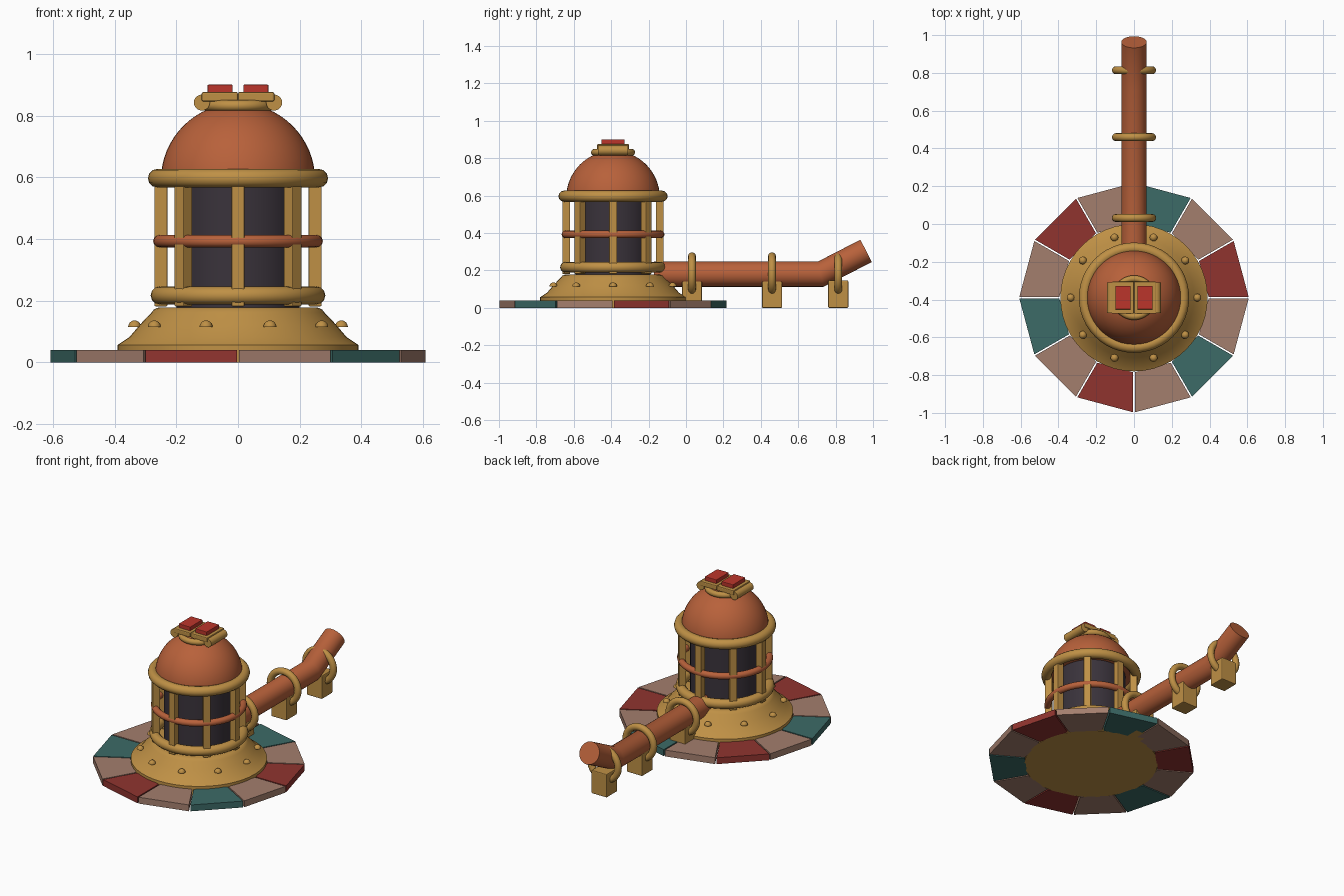
import bpy, bmesh, math
from mathutils import Vector, Matrix

if "Cube" in bpy.data.objects:
    bpy.data.objects.remove(bpy.data.objects["Cube"], do_unlink=True)

CY = -0.39  # lantern axis


def material(name, rgb):
    m = bpy.data.materials.new(name)
    m.use_nodes = True
    m.diffuse_color = (*rgb, 1)
    m.node_tree.nodes["Principled BSDF"].inputs["Base Color"].default_value = (*rgb, 1)
    return m


copper = material("copper", (0.48, 0.12, 0.043))
brass = material("brass", (0.52, 0.28, 0.06))
glass = material("dark_glass", (0.042, 0.033, 0.044))
tan = material("tan_stone", (0.37, 0.21, 0.155))
maroon = material("maroon_stone", (0.28, 0.034, 0.028))
teal = material("teal_stone", (0.045, 0.145, 0.135))
red = material("red_enamel", (0.5, 0.036, 0.024))


def finish(bm, name, mat, smooth=True, bevel=0):
    bmesh.ops.recalc_face_normals(bm, faces=bm.faces)
    mesh = bpy.data.meshes.new(name)
    bm.to_mesh(mesh)
    bm.free()
    mesh.materials.append(mat)
    ob = bpy.data.objects.new(name, mesh)
    bpy.context.collection.objects.link(ob)
    bpy.ops.object.select_all(action='DESELECT')
    bpy.context.view_layer.objects.active = ob
    ob.select_set(True)
    if smooth:
        bpy.ops.object.shade_smooth_by_angle(angle=math.radians(35))
    if bevel:
        mod = ob.modifiers.new("bevel", 'BEVEL')
        mod.width, mod.segments = bevel, 2
    return ob


def lathe(name, mat, profile, centre=(0, CY, 0), steps=48):
    """Revolve (radius, height) points about a vertical axis."""
    bm = bmesh.new()
    verts = [bm.verts.new((r, 0, z)) for r, z in profile]
    edges = [bm.edges.new(p) for p in zip(verts, verts[1:])]
    bmesh.ops.spin(bm, geom=verts + edges, cent=(0, 0, 0), axis=(0, 0, 1),
                   angle=math.tau, steps=steps, use_duplicate=False)
    bmesh.ops.remove_doubles(bm, verts=bm.verts, dist=1e-4)
    ob = finish(bm, name, mat)
    ob.location = centre
    return ob


def ring(name, mat, major, minor, loc, upright=False, sides=12):
    pts = [(major + minor * math.cos(math.tau * i / sides),
            minor * math.sin(math.tau * i / sides)) for i in range(sides + 1)]
    ob = lathe(name, mat, pts, loc)
    if upright:
        ob.rotation_euler.x = math.pi / 2
    return ob


def box(name, mat, size, loc, bevel=0.005, turn=0):
    bm = bmesh.new()
    bmesh.ops.create_cube(bm, size=1, matrix=Matrix.Diagonal((*size, 1)))
    ob = finish(bm, name, mat, False, bevel)
    ob.location, ob.rotation_euler.z = loc, turn
    return ob


# Ring of twelve paving wedges
for k in range(12):
    mat = tan if k % 2 else (maroon if k % 4 == 0 else teal)
    a, b = math.radians(30 * k), math.radians(30 * k + 30)
    bm = bmesh.new()
    corners = []
    for r, t, s in ((0.395, a, 1), (0.607, a, 1), (0.607, b, -1), (0.395, b, -1)):
        t += s * math.asin(0.004 / r)
        corners.append(bm.verts.new((r * math.cos(t), r * math.sin(t) + CY, 0)))
    face = bm.faces.new(corners)
    top = bmesh.ops.extrude_face_region(bm, geom=[face])["geom"]
    bmesh.ops.translate(bm, vec=(0, 0, 0.04),
                        verts=[v for v in top if isinstance(v, bmesh.types.BMVert)])
    finish(bm, f"paving_wedge_{k + 1}", mat, False)

# Flared base with rivets
lathe("base", brass, [(0, 0), (0.39, 0), (0.39, 0.057), (0.352, 0.082), (0.318, 0.122),
                      (0.28, 0.162), (0.272, 0.172), (0.258, 0.178), (0, 0.178)])
for k in range(10):
    t = math.tau * k / 10
    dome = [(0.021 * math.cos(math.pi * i / 12), 0.021 * math.sin(math.pi * i / 12))
            for i in range(7)]
    lathe(f"rivet_{k + 1}", brass, [(0, 0)] + dome,
          (0.335 * math.cos(t), 0.335 * math.sin(t) + CY, 0.115), 12)

# Glass chamber, cage posts and hoops
lathe("glass_chamber", glass, [(0, 0.17), (0.2, 0.17), (0.2, 0.6), (0, 0.6)])
for k in range(8):
    t = math.tau * k / 8
    box(f"cage_post_{k + 1}", brass, (0.042, 0.042, 0.41),
        (0.25 * math.cos(t), 0.25 * math.sin(t) + CY, 0.387), 0.003, t)
ring("lower_hoop", brass, 0.254, 0.029, (0, CY, 0.217))
ring("middle_hoop", copper, 0.255, 0.02, (0, CY, 0.393))
ring("upper_hoop", brass, 0.262, 0.03, (0, CY, 0.597))

# Dome and its collar
arc = [(0.25 * math.cos(math.pi * i / 32), 0.59 + 0.25 * math.sin(math.pi * i / 32))
       for i in range(17)]
lathe("dome", copper, [(0, 0.59)] + arc)
ring("dome_collar", brass, 0.1, 0.018, (0, CY, 0.832))

# Top latch: paired plates, rolled edges and red buttons
for side, s in (("left", 1), ("right", -1)):
    box(f"latch_plate_{side}", brass, (0.117, 0.17, 0.03), (s * 0.059, CY, 0.861))
    box(f"button_{side}", red, (0.081, 0.124, 0.03), (s * 0.058, CY, 0.885), 0.003)
    roll = lathe(f"latch_roll_{side}", brass,
                 [(0, -0.08), (0.026, -0.08), (0.026, 0.08), (0, 0.08)],
                 (s * 0.117, CY, 0.842), 20)
    roll.rotation_euler.x = math.pi / 2

# Bent pipe: circular sections mitred along the path
bm = bmesh.new()
radius, sides = 0.067, 32
bend = math.atan2(0.125, 0.243)
loops = []
for y, z, tilt, stretch in ((-0.17, 0.18, 0, 1), (0.72, 0.18, bend / 2, 1 / math.cos(bend / 2)),
                            (0.963, 0.305, bend, 1)):
    up = Vector((0, -math.sin(tilt), math.cos(tilt))) * stretch
    loops.append([bm.verts.new(Vector((0, y, z)) + radius * (
        Vector((math.cos(math.tau * i / sides), 0, 0)) + up * math.sin(math.tau * i / sides)))
        for i in range(sides)])
for p, q in zip(loops, loops[1:]):
    for i in range(sides):
        j = (i + 1) % sides
        bm.faces.new((p[i], p[j], q[j], q[i]))
bm.faces.new(loops[0])
bm.faces.new(loops[-1])
finish(bm, "pipe", copper).data.set_sharp_from_angle(angle=math.radians(35))

# Pipe supports: a block and a clamp ring each
for n, y in enumerate((0.032, 0.46, 0.814), 1):
    box(f"support_block_{n}", brass, (0.107, 0.107, 0.147), (0, y, 0.0735))
    ring(f"support_ring_{n}", brass, 0.096, 0.021, (0, y, 0.18), True)
